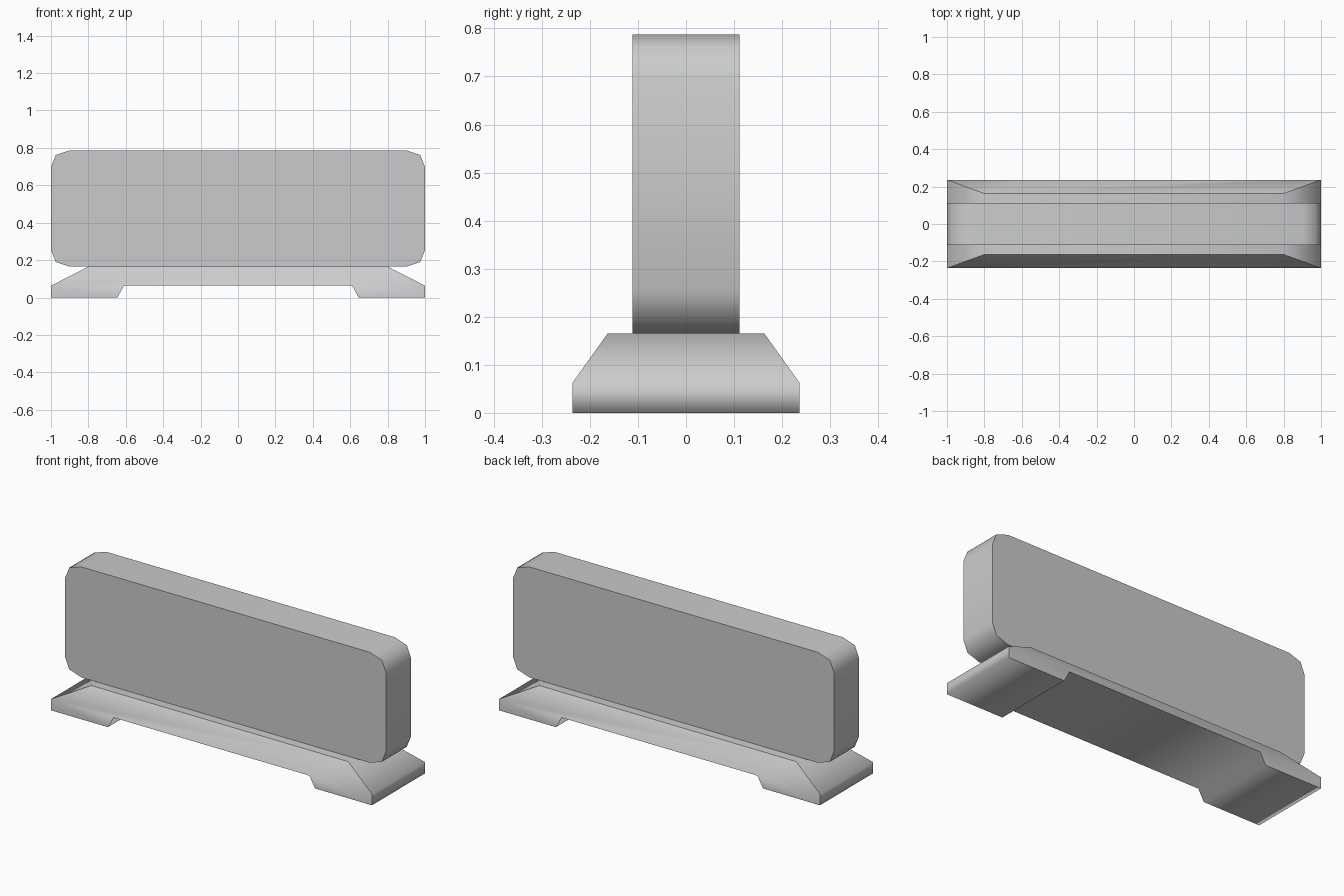
import bpy
import bmesh

cube = bpy.data.objects.get("Cube")
if cube:
    bpy.data.objects.remove(cube, do_unlink=True)

# Single flat colour
grey = bpy.data.materials.new("light grey")
grey.use_nodes = True
grey.diffuse_color = (0.6, 0.6, 0.6, 1)
grey.node_tree.nodes["Principled BSDF"].inputs["Base Color"].default_value = (0.6, 0.6, 0.6, 1)


def mirrored(half):
    """Close a right-hand outline (bottom to top) with its mirror image."""
    return half + [(-x, z, y) for x, z, y in reversed(half)]


def loft(name, ring, caps):
    """Join a front and a back outline; smooth round the rim, sharp at the caps."""
    bm = bmesh.new()
    front = [bm.verts.new((x, -y, z)) for x, z, y in ring]
    back = [bm.verts.new((x, y, z)) for x, z, y in ring]
    n = len(ring)
    rim = set()
    for i in range(n):
        j = (i + 1) % n
        rim.add(bm.faces.new((front[j], front[i], back[i], back[j])))
    for cap in caps:
        bm.faces.new([front[i] for i in cap])
        bm.faces.new([back[i] for i in reversed(cap)])
    bmesh.ops.recalc_face_normals(bm, faces=bm.faces[:])
    for face in bm.faces:
        face.smooth = True
    for edge in bm.edges:
        edge.smooth = len({face in rim for face in edge.link_faces}) == 1
    mesh = bpy.data.meshes.new(name)
    bm.to_mesh(mesh)
    bm.free()
    mesh.materials.append(grey)
    obj = bpy.data.objects.new(name, mesh)
    bpy.context.collection.objects.link(obj)
    return obj


# Upright slab with rounded corners
DEPTH = 0.111
LOW, HIGH = 0.165, 0.787
corner = [(0.9, 0), (0.974, 0.025), (1, 0.09)]
half = [(x, LOW + d, DEPTH) for x, d in corner]
half += [(x, HIGH - d, DEPTH) for x, d in reversed(corner)]
slab = mirrored(half)
loft("upright_panel", slab, [range(len(slab))])

# Tapered base with two feet and a recess between them
FOOT, TOP = 0.236, 0.163
SHOULDER = 0.063
base = mirrored([
    (0.61, SHOULDER, FOOT),
    (0.645, 0, FOOT),
    (1, 0, FOOT),
    (1, SHOULDER, FOOT),
    (0.8, LOW, TOP),
])
# Right foot side, left foot side, sloping side
loft("base", base, [(0, 1, 2, 3), (6, 7, 8, 9), (0, 3, 4, 5, 6, 9)])
